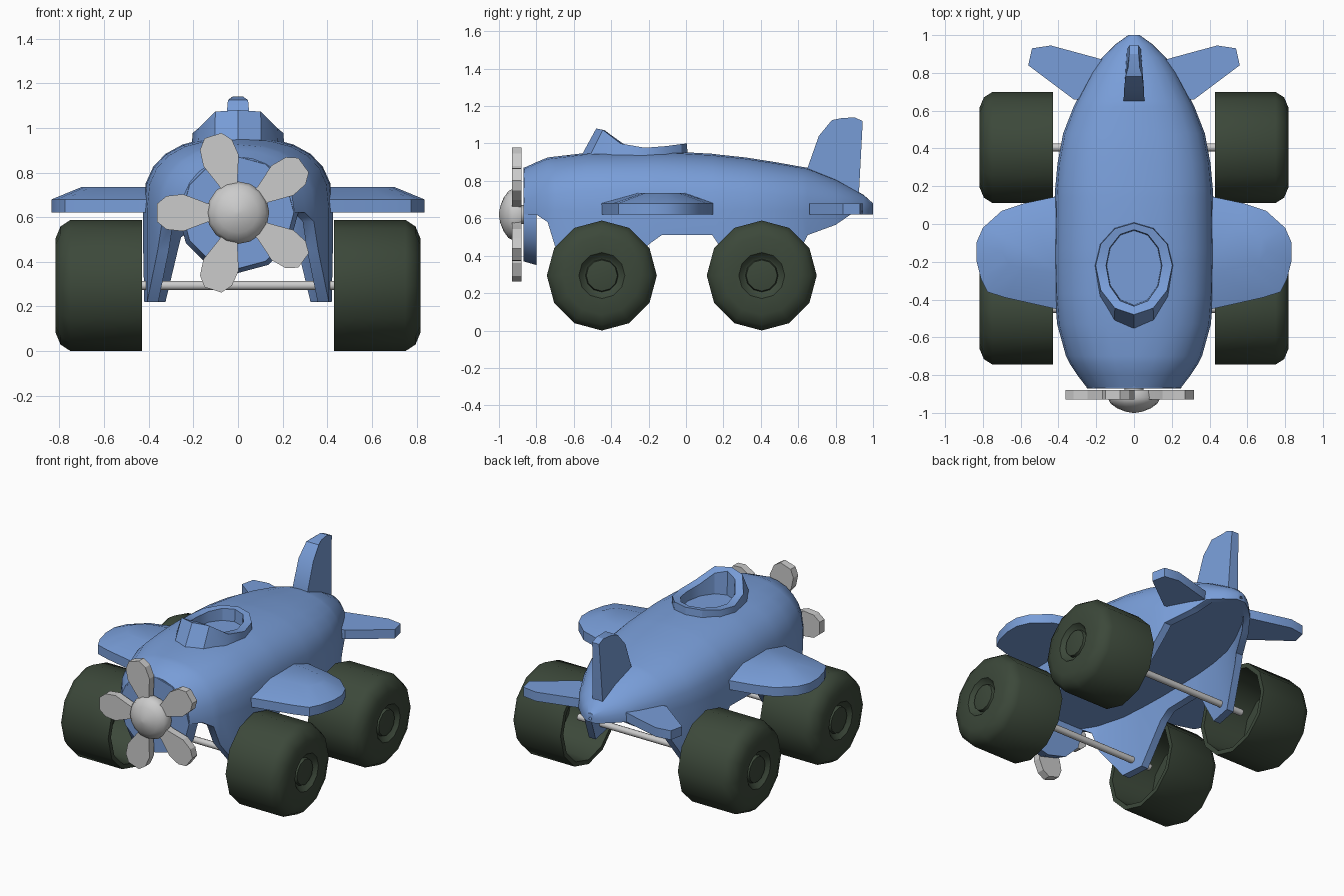
import bpy, bmesh
from math import sin, cos, pi, radians

if "Cube" in bpy.data.objects:
    bpy.data.objects.remove(bpy.data.objects["Cube"])


def material(name, rgb):
    m = bpy.data.materials.new(name)
    m.diffuse_color = (*rgb, 1)
    m.use_nodes = True
    m.node_tree.nodes["Principled BSDF"].inputs["Base Color"].default_value = m.diffuse_color
    return m


BLUE = material("blue_paint", (0.19, 0.34, 0.69))
GREEN = material("dark_rubber", (0.045, 0.065, 0.042))


def smooth(ob, angle):
    ob.data.polygons.foreach_set("use_smooth", [True] * len(ob.data.polygons))
    ob.data.set_sharp_from_angle(angle=radians(angle))


def loft(name, rings, mat=None, angle=40):
    """Skin closed rings of equal size and cap both ends."""
    bm = bmesh.new()
    vs = [[bm.verts.new(p) for p in ring] for ring in rings]
    n = len(vs[0])
    for a, b in zip(vs, vs[1:]):
        for i in range(n):
            j = (i + 1) % n
            bm.faces.new((a[i], a[j], b[j], b[i]))
    bm.faces.new(vs[0])
    bm.faces.new(vs[-1])
    bmesh.ops.recalc_face_normals(bm, faces=bm.faces)
    me = bpy.data.meshes.new(name)
    bm.to_mesh(me)
    bm.free()
    ob = bpy.data.objects.new(name, me)
    bpy.context.collection.objects.link(ob)
    if mat:
        me.materials.append(mat)
    smooth(ob, angle)
    return ob


def circle(r, n):
    return [(r * sin(2 * pi * i / n), r * cos(2 * pi * i / n)) for i in range(n)]


def interp(table, v):
    if v <= table[0][0]:
        return table[0][1]
    for (a, p), (b, q) in zip(table, table[1:]):
        if v <= b:
            return p + (q - p) * (v - a) / (b - a)
    return table[-1][1]


# Fuselage shell with a leg at each wheel: (y, half width, top, bottom edge)
STATIONS = [
    (-.865, .25, .87, .62), (-.80, .30, .90, .62), (-.74, .34, .925, .58),
    (-.70, .36, .93, .45), (-.53, .407, .95, .22), (-.37, .42, .955, .22),
    (-.20, .425, .96, .46), (-.13, .425, .96, .51), (.14, .42, .945, .51),
    (.18, .418, .94, .45), (.32, .405, .925, .22), (.48, .375, .90, .22),
    (.62, .32, .875, .45), (.65, .305, .87, .51), (.80, .225, .81, .565),
    (.88, .17, .765, .62), (.95, .10, .725, .62), (1.0, .03, .68, .62)]


def arch(y, w, top, bottom, power):
    pts = [(-w, y, bottom)]
    for i in range(13):
        a = pi - pi * i / 12
        c, s = cos(a), max(sin(a), 0)
        x = w * abs(c) ** (2 / power) * (1 if c > 0 else -1)
        pts.append((x, y, .64 + (top - .64) * s ** (2 / power)))
    return pts + [(w, y, bottom)]


rings = []
for y, w, top, bottom in STATIONS:
    power = interp([(-.865, 2.0), (-.5, 2.6), (.4, 2.5), (.9, 2.1)], y)
    inner_top = max(top - .05, .64 + (top - .64) * .3)
    rings.append(arch(y, w, top, bottom, power)
                 + arch(y, max(w - .05, w * .3), inner_top, bottom, power)[::-1])
body = loft("fuselage", rings, BLUE)

# Flat belly closing the shell between the legs
edge = [(max(w - .03, w * .6), y) for y, w, top, bottom in STATIONS]
belly = edge + [(-x, y) for x, y in reversed(edge)]
loft("belly_floor", [[(x, y, z) for x, y in belly] for z in (.621, .635)], BLUE, 30)

# Cockpit opening cut through the shell
cutter = loft("cockpit_cutter", [[(.16 * x, -.23 + .21 * y, z) for x, y in circle(1, 12)]
                                 for z in (.8, 1.2)])
mod = body.modifiers.new("cockpit_hole", 'BOOLEAN')
mod.object = cutter
mod.operation = 'DIFFERENCE'
mod.solver = 'EXACT'
bpy.context.view_layer.objects.active = body
bpy.ops.object.modifier_apply(modifier=mod.name)
bpy.data.objects.remove(cutter)
smooth(body, 40)

# Cockpit rim, raised windscreen and tub
RIM = [(-.48, 1.08), (-.43, 1.07), (-.35, 1.0), (-.27, .975), (-.15, .98), (0, 1.0)]


def oval(rx, front, back, z=None):
    out = []
    for x, y in circle(1, 12):
        py = -.22 + y * (back + .22 if y > 0 else -.22 - front)
        out.append((rx * x, py, interp(RIM, py) if z is None else z))
    return out


loft("cockpit", [oval(.208, -.57, .01, .915), oval(.203, -.48, .005),
                 oval(.148, -.435, -.03), oval(.13, -.42, -.05, .65)], BLUE, 30)


# Nose plate, spinner and shaft, all turned around y
def turned_y(name, profile, n, mat=None):
    return loft(name, [[(x, y, .62 + z) for x, z in circle(r, n)] for y, r in profile], mat)


turned_y("nose_plate", [(-.87, .25), (-.80, .27)], 12, BLUE)
turned_y("propeller_shaft", [(-.89, .05), (-.85, .05)], 12)
turned_y("spinner", [(-.88, .13), (-.92, .14), (-.95, .125), (-.975, .09),
                     (-.993, .045), (-1.0, .008)], 16)

# Five propeller blades
BLADE = [(.08, .03), (.14, .043), (.246, .083), (.32, .075), (.363, .04)]
outline = BLADE + [(r, -h) for r, h in reversed(BLADE)]
for k in range(5):
    a = pi + k * 2 * pi / 5
    loft(f"propeller_blade_{k + 1}",
         [[(r * cos(a) - h * sin(a), y, .62 + r * sin(a) + h * cos(a)) for r, h in outline]
          for y in (-.93, -.88)], None, 25)

# Wings and tailplanes
WING = [(.39, .15), (.58, .11), (.70, .07), (.80, -.02), (.835, -.10), (.835, -.19),
        (.81, -.29), (.775, -.36), (.68, -.39), (.39, -.455)]
TAIL = [(.12, .855), (.20, .88), (.44, .945), (.54, .93), (.56, .84), (.32, .66), (.25, .66)]
for side, s in (("left", -1), ("right", 1)):
    crown = [(s * (.39 + (x - .39) * .7), -.13 + (y + .15) * .42, .735) for x, y in WING]
    loft(f"{side}_wing", [[(s * x, y, z) for x, y in WING] for z in (.62, .68)] + [crown], BLUE, 30)
    loft(f"{side}_tailplane", [[(s * x, y, z) for x, y in TAIL] for z in (.62, .68)], BLUE, 25)

# Upright tail fin: (y, z, half thickness)
FIN = [(.65, .83, .055), (.65, .87, .055), (.71, 1.04, .053), (.78, 1.125, .045),
       (.83, 1.135, .03), (.90, 1.14, .025), (.945, 1.12, .025), (.925, .74, .037), (.92, .70, .037)]
loft("tail_fin", [[(s * h, y, z) for y, z, h in FIN] for s in (-1, 1)], BLUE, 25)


# Hollow-backed wheels and axles, turned around x
def turned_x(name, profile, n, y, s=1, mat=None):
    return loft(name, [[(s * x, y + a, .294 + b) for a, b in circle(r, n)]
                       for x, r in profile], mat)


WHEEL = [(.72, .02), (.72, .24), (.43, .265), (.43, .294), (.75, .294), (.795, .265),
         (.818, .21), (.818, .123), (.79, .10), (.785, .088), (.805, .083), (.81, .05)]
for end, y in (("front", -.45), ("rear", .405)):
    turned_x(f"{end}_axle", [(-.5, .021), (.5, .021)], 10, y)
    for side, s in (("left", -1), ("right", 1)):
        turned_x(f"{end}_{side}_wheel", WHEEL, 12, y, s, GREEN)
